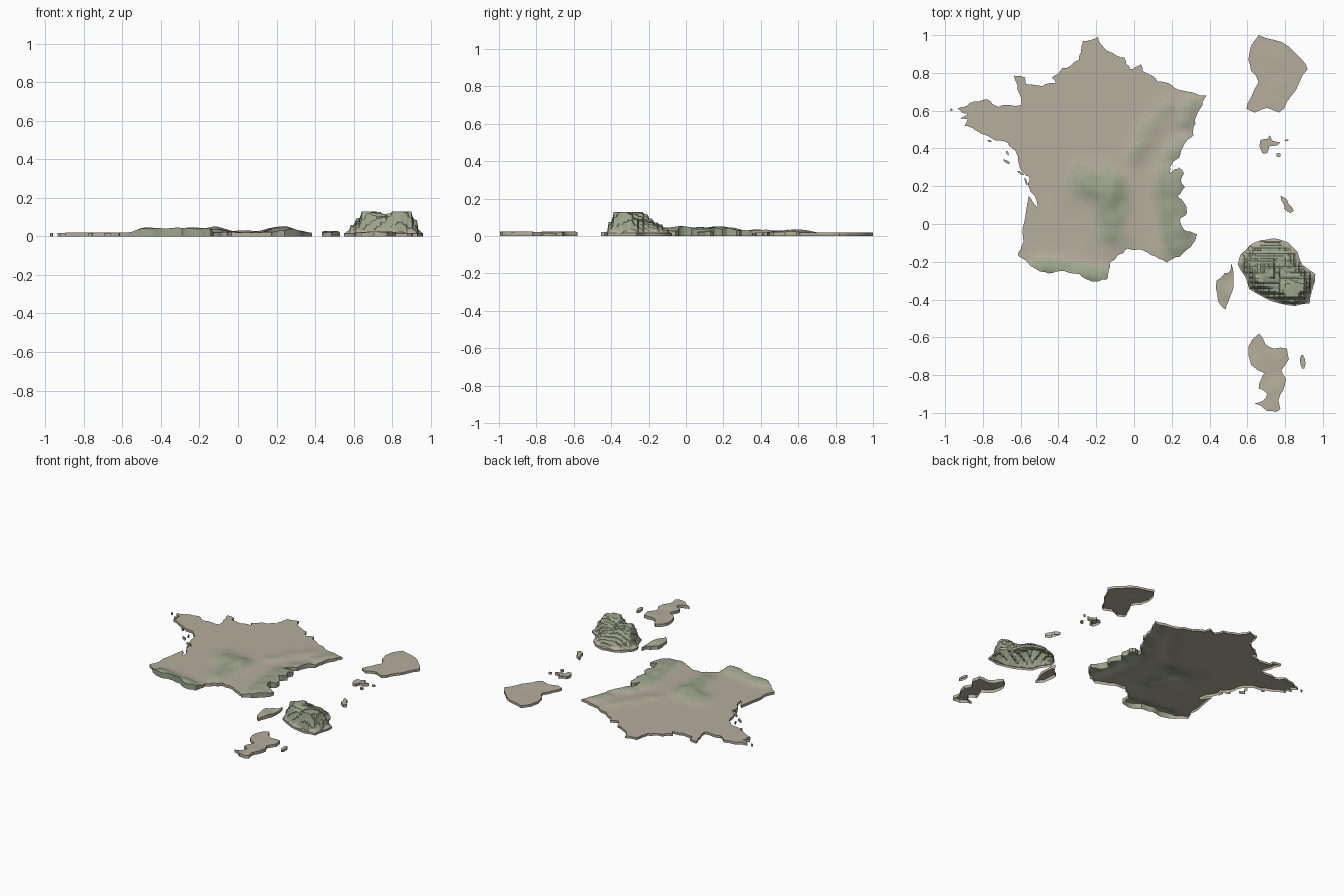
import bpy, bmesh, math, random
from mathutils import Vector, noise
from mathutils.geometry import delaunay_2d_cdt, intersect_point_line

random.seed(4)
COAST = 0.016                      # height of the coastline wall

# height bands, lowland grey-brown to upland green
BANDS = [(0.025, (0.62, 0.585, 0.51)), (0.029, (0.585, 0.575, 0.49)),
         (0.034, (0.545, 0.56, 0.465)), (9, (0.50, 0.535, 0.43))]
mats = []
for i, (top, rgb) in enumerate(BANDS):
    m = bpy.data.materials.new("relief_band_%d" % i)
    m.diffuse_color = (*[c ** 1.6 for c in rgb], 1)
    mats.append(m)


def pairs(flat):
    return [Vector(flat[i:i + 2]) for i in range(0, len(flat), 2)]


def roughen(pts, levels, amount):
    """Midpoint displacement for a ragged coast."""
    for _ in range(levels):
        out = []
        for a, b in zip(pts, pts[1:] + pts[:1]):
            d = b - a
            k = random.uniform(-amount, amount)
            out += [a, (a + b) / 2 + Vector((-d.y, d.x)) * k]
        pts = out
    return pts


def seg_dist(p, a, b):
    q, t = intersect_point_line(p, a, b)
    return (p - a.lerp(b, min(1, max(0, t)))).length


def ramp(t):
    t = min(1, max(0, t))
    return t * t * (3 - 2 * t)


def ridge(p, x0, y0, x1, y1, width, height):
    d = seg_dist(p, Vector((x0, y0)), Vector((x1, y1)))
    return height * math.exp(-(d / width) ** 2)


def land(name, outline, cell, height):
    """Grid-filled relief sheet inside the outline with a wall down to z = 0."""
    n = len(outline)
    xs, ys = [p.x for p in outline], [p.y for p in outline]
    grid = [Vector((min(xs) + i * cell, min(ys) + j * cell))
            for i in range(1, int((max(xs) - min(xs)) / cell) + 1)
            for j in range(1, int((max(ys) - min(ys)) / cell) + 1)]
    edges = [(i, (i + 1) % n) for i in range(n)]
    verts, _, faces, *_ = delaunay_2d_cdt(outline + grid, edges, [], 1, 1e-5)
    bm = bmesh.new()
    used = {i for f in faces for i in f}
    vs = {i: bm.verts.new((verts[i].x, verts[i].y, height(verts[i]))) for i in used}
    for f in faces:
        bm.faces.new([vs[i] for i in f])
    bmesh.ops.recalc_face_normals(bm, faces=bm.faces)
    if sum(f.normal.z for f in bm.faces) < 0:
        bmesh.ops.reverse_faces(bm, faces=bm.faces)
    for f in bm.faces:
        z = f.calc_center_median().z
        f.material_index = next(i for i, b in enumerate(BANDS) if z < b[0])
    rim = [e for e in bm.edges if e.is_boundary]
    ext = bmesh.ops.extrude_edge_only(bm, edges=rim)["geom"]
    for v in ext:
        if isinstance(v, bmesh.types.BMVert):
            v.co.z = 0
    me = bpy.data.meshes.new(name)
    bm.to_mesh(me)
    bm.free()
    for m in mats:
        me.materials.append(m)
    ob = bpy.data.objects.new(name, me)
    bpy.context.collection.objects.link(ob)
    bpy.context.view_layer.objects.active = ob
    ob.select_set(True)
    bpy.ops.object.shade_smooth_by_angle(angle=math.radians(35))
    ob.select_set(False)


def oval(x, y, rx, ry, turn=0):
    c, s = math.cos(turn), math.sin(turn)
    return [Vector((x + c * rx * math.cos(a) - s * ry * math.sin(a),
                    y + s * rx * math.cos(a) + c * ry * math.sin(a)))
            for a in [math.tau * k / 10 for k in range(10)]]


# mainland: clockwise from the northern tip
main = pairs([
    -.27, .97, -.19, .99, -.16, .935, -.09, .89, -.05, .88, -.02, .82, .035, .845, .045, .81,
    .125, .755, .2, .735, .24, .71, .385, .68, .35, .61, .325, .53, .315, .47, .265, .42,
    .19, .30, .19, .27, .24, .30, .265, .27, .25, .225, .27, .195, .23, .15, .27, .105,
    .28, .06, .245, .03, .265, -.03, .335, -.055, .315, -.10, .24, -.175, .175, -.205, .09, -.165,
    -.035, -.13, -.09, -.17, -.13, -.205, -.14, -.29, -.195, -.305, -.29, -.265, -.395, -.25, -.47, -.255,
    -.565, -.20, -.615, -.165, -.585, -.095, -.557, .15, -.51, .08, -.56, .205, -.555, .25, -.605, .30,
    -.65, .405, -.695, .44, -.845, .50, -.895, .52, -.88, .555, -.92, .56, -.88, .585, -.935, .61,
    -.87, .64, -.775, .66, -.72, .62, -.595, .63, -.605, .685, -.635, .785, -.575, .775, -.57, .74,
    -.485, .73, -.415, .745, -.435, .775, -.38, .825, -.29, .87, -.28, .92])
RANGES = [(-.48, -.235, -.18, -.285, .055, .026), (-.27, .22, -.13, .2, .09, .016),
          (-.13, .15, -.12, -.05, .09, .018), (.2, .22, .24, -.1, .085, .028),
          (.0, .36, .05, .44, .05, .010), (.08, .5, .18, .62, .06, .008),
          (.27, .55, .31, .64, .045, .015), (.2, .36, .27, .43, .045, .014)]


def mainland_height(p):
    up = sum(ridge(p, *r) for r in RANGES)
    n = noise.noise((p.x * 14, p.y * 14, 0))
    return COAST + .003 * ramp(min(1, (1 - p.y) / .6)) + min(up, .034) * (1 + .35 * n)


land("mainland", roughen(main, 2, .13), .018, mainland_height)


# volcanic island: blocky stepped slopes, two summits
volcano = roughen(pairs([
    .74, -.075, .82, -.10, .865, -.145, .89, -.215, .96, -.265, .945, -.345, .93, -.42, .85, -.435,
    .77, -.42, .69, -.39, .61, -.345, .59, -.28, .55, -.215, .565, -.16, .61, -.115, .675, -.085]), 1, .06)


def snap(v, s=.027):
    k = math.floor(v / s)
    return s * (k + ramp((v / s - k - .3) / .4))


def volcano_height(p):
    edge = min(seg_dist(p, a, b) for a, b in zip(volcano, volcano[1:] + volcano[:1]))
    q = Vector((snap(p.x), snap(p.y)))
    d = min(seg_dist(q, a, b) for a, b in zip(volcano, volcano[1:] + volcano[:1]))
    up = .035 + ridge(q, .66, -.29, .70, -.26, .085, .08) + ridge(q, .83, -.37, .87, -.33, .08, .085)
    up += .012 * noise.noise((q.x * 18, q.y * 18, 3))
    return COAST + ramp(edge / .02) * min(.113, up * min(1, d / .05))


land("volcanic_island", volcano, .007, volcano_height)


def gentle(extra):
    return lambda p: COAST + extra * (.6 + .6 * noise.noise((p.x * 12, p.y * 12, 7)))


# other regions: name, added relief, outline
REGIONS = [
    ("rainforest_region", .003, [
        .66, 1, .74, .975, .82, .94, .89, .87, .92, .82, .875, .75, .83, .675, .795, .61, .77, .59,
        .705, .615, .64, .59, .595, .61, .62, .67, .66, .75, .62, .81, .605, .87, .62, .945]),
    ("butterfly_island", .006, [
        .67, .445, .705, .45, .72, .47, .735, .44, .775, .435, .755, .415, .715, .41,
        .705, .375, .68, .375, .665, .41]),
    ("small_antilles_island", .008, [
        .775, .15, .81, .13, .82, .105, .845, .07, .83, .058, .795, .08, .795, .10]),
    ("southern_island", .013, [
        .515, -.21, .527, -.265, .525, -.345, .50, -.41, .485, -.455, .445, -.41, .435, -.345,
        .437, -.30, .48, -.26, .505, -.255]),
    ("lagoon_island", .010, [
        .663, -.58, .695, -.635, .74, -.66, .81, -.66, .82, -.715, .78, -.775, .805, -.82, .79, -.88,
        .765, -.935, .775, -.98, .75, -.995, .705, -.99, .675, -.965, .637, -.95, .685, -.935,
        .705, -.90, .66, -.87, .675, -.82, .69, -.79, .62, -.745, .605, -.65])]
for name, extra, flat in REGIONS:
    land(name, roughen(pairs(flat), 1, .1), .02, gentle(extra))

# islets: x, y, radii, turn
ISLETS = [(-.967, .605, .007, .006, 0), (-.675, .33, .02, .007, -.5), (-.765, .44, .012, .005, -.3),
          (-.60, .27, .02, .006, -.5), (-.572, .225, .005, .02, .3), (-.67, .375, .005, .014, .4),
          (.765, .365, .012, .012, 0), (.808, .443, .012, .004, .3), (.893, -.73, .014, .038, .1)]
for i, (x, y, rx, ry, t) in enumerate(ISLETS):
    land("islet_%d" % i, oval(x, y, rx, ry, t), .02, gentle(.001))
